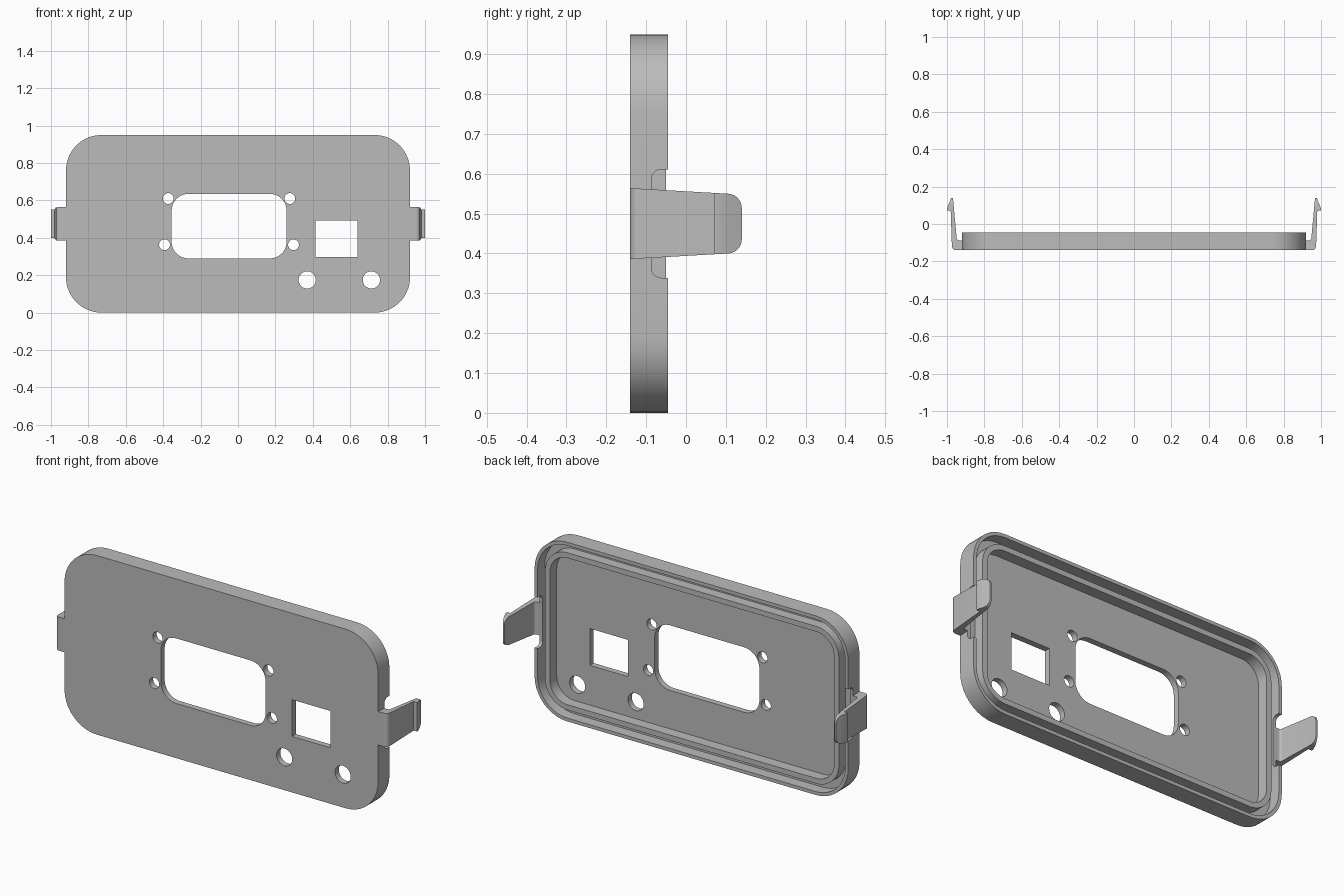
import bpy, bmesh, math
from mathutils import Vector

if "Cube" in bpy.data.objects:
    bpy.data.objects.remove(bpy.data.objects["Cube"])

grey = bpy.data.materials.new("plain grey")
grey.use_nodes = True
grey.diffuse_color = (0.5, 0.5, 0.5, 1)
grey.node_tree.nodes["Principled BSDF"].inputs["Base Color"].default_value = (0.5, 0.5, 0.5, 1)

FRONT, BACK = -0.14, -0.045
HALF_W, HEIGHT, MID_Z = 0.92, 0.95, 0.475


def fillet(corners, steps=10):
    """Outline from (u, v, radius) corners, each rounded by its radius."""
    out = []
    for i, (u, v, r) in enumerate(corners):
        p = Vector((u, v, 0))
        if r <= 0:
            out.append((u, v))
            continue
        a = (Vector((*corners[i - 1][:2], 0)) - p).normalized()
        b = (Vector((*corners[(i + 1) % len(corners)][:2], 0)) - p).normalized()
        half = a.angle(b) / 2
        centre = p + (a + b).normalized() * (r / math.sin(half))
        start = (p + a * (r / math.tan(half)) - centre).normalized()
        end = (p + b * (r / math.tan(half)) - centre).normalized()
        for k in range(steps + 1):
            q = centre + start.slerp(end, k / steps) * r
            out.append((q.x, q.y))
    return out


def rectangle(u0, u1, v0, v1, r=0):
    return fillet([(u0, v0, r), (u1, v0, r), (u1, v1, r), (u0, v1, r)])


def circle(u, v, r, n=32):
    return [(u + r * math.cos(math.tau * k / n), v + r * math.sin(math.tau * k / n))
            for k in range(n)]


def skin(bm, loops):
    """Bridge equal loops in order and cap both ends."""
    rings = [[bm.verts.new(p) for p in loop] for loop in loops]
    for a, b in zip(rings, rings[1:]):
        for i in range(len(a)):
            j = (i + 1) % len(a)
            bm.faces.new((a[i], a[j], b[j], b[i]))
    bm.faces.new(rings[0])
    bm.faces.new(rings[-1])


def prism(bm, outline, axis, lo, hi):
    """Extrude an outline of the two remaining axes along the given axis."""
    def place(u, v, w):
        return {"x": (w, u, v), "y": (u, w, v), "z": (u, v, w)}[axis]
    skin(bm, [[place(u, v, w) for u, v in outline] for w in (lo, hi)])


def finish(name, bm):
    bmesh.ops.recalc_face_normals(bm, faces=bm.faces)
    mesh = bpy.data.meshes.new(name)
    bm.to_mesh(mesh)
    bm.free()
    mesh.materials.append(grey)
    obj = bpy.data.objects.new(name, mesh)
    bpy.context.collection.objects.link(obj)
    return obj


def activate(obj):
    bpy.ops.object.select_all(action="DESELECT")
    obj.select_set(True)
    bpy.context.view_layer.objects.active = obj


def combine(obj, tool, operation):
    tool.hide_render = True
    activate(obj)
    mod = obj.modifiers.new("cut", "BOOLEAN")
    mod.operation, mod.solver, mod.object = operation, "EXACT", tool
    bpy.ops.object.modifier_apply(modifier=mod.name)
    bpy.data.objects.remove(tool)


def smooth(obj):
    activate(obj)
    bpy.ops.object.shade_smooth_by_angle(angle=math.radians(30))


# Cover: front plate, outer rim, groove and inner ridge as one stepped skin
section = [(0, FRONT), (0, BACK), (0.018, BACK), (0.018, -0.105), (0.058, -0.105),
           (0.058, -0.05), (0.086, -0.05), (0.086, -0.108)]
bm = bmesh.new()
skin(bm, [[(x, y, z) for x, z in
           rectangle(inset - HALF_W, HALF_W - inset, inset, HEIGHT - inset, 0.19 - inset)]
          for inset, y in section])
cover = finish("cover", bm)

# Openings through the plate
openings = [rectangle(-0.355, 0.26, 0.29, 0.635, 0.09), rectangle(0.415, 0.64, 0.297, 0.492)]
openings += [circle(x, z, 0.029) for x, z in
             ((-0.373, 0.61), (0.277, 0.61), (-0.393, 0.363), (0.297, 0.363))]
openings += [circle(x, 0.175, 0.046) for x in (0.37, 0.713)]
bm = bmesh.new()
for outline in openings:
    prism(bm, outline, "y", -0.2, 0)
combine(cover, finish("opening_cutter", bm), "DIFFERENCE")

# Notches in the rim behind the clips
notch = fillet([(-0.087, MID_Z - 0.136, 0.025), (0, MID_Z - 0.136, 0),
                (0, MID_Z + 0.136, 0), (-0.087, MID_Z + 0.136, 0.025)])
bm = bmesh.new()
for side in (-1, 1):
    prism(bm, notch, "x", side * 0.882, side * 0.95)
combine(cover, finish("notch_cutter", bm), "DIFFERENCE")
smooth(cover)

# Side clips: bent arm with a barb, tapered and rounded at the tip
arm = [(0.912, FRONT, 0), (0.973, FRONT, 0.022), (0.98, 0.072, 0), (1.0, 0.072, 0),
       (1.0, 0.082, 0), (0.977, 0.14, 0), (0.968, 0.14, 0), (0.947, -0.087, 0.012),
       (0.912, -0.087, 0)]
taper = fillet([(FRONT, MID_Z - 0.089, 0), (0.14, MID_Z - 0.073, 0.036),
                (0.14, MID_Z + 0.073, 0.036), (FRONT, MID_Z + 0.089, 0)])
for side, name in ((1, "left_clip"), (-1, "right_clip")):
    bm = bmesh.new()
    prism(bm, fillet([(side * x, y, r) for x, y, r in arm], 6), "z", 0.3, 0.65)
    clip = finish(name, bm)
    bm = bmesh.new()
    prism(bm, taper, "x", side * 0.8, side * 1.1)
    combine(clip, finish("clip_trimmer", bm), "INTERSECT")
    smooth(clip)
